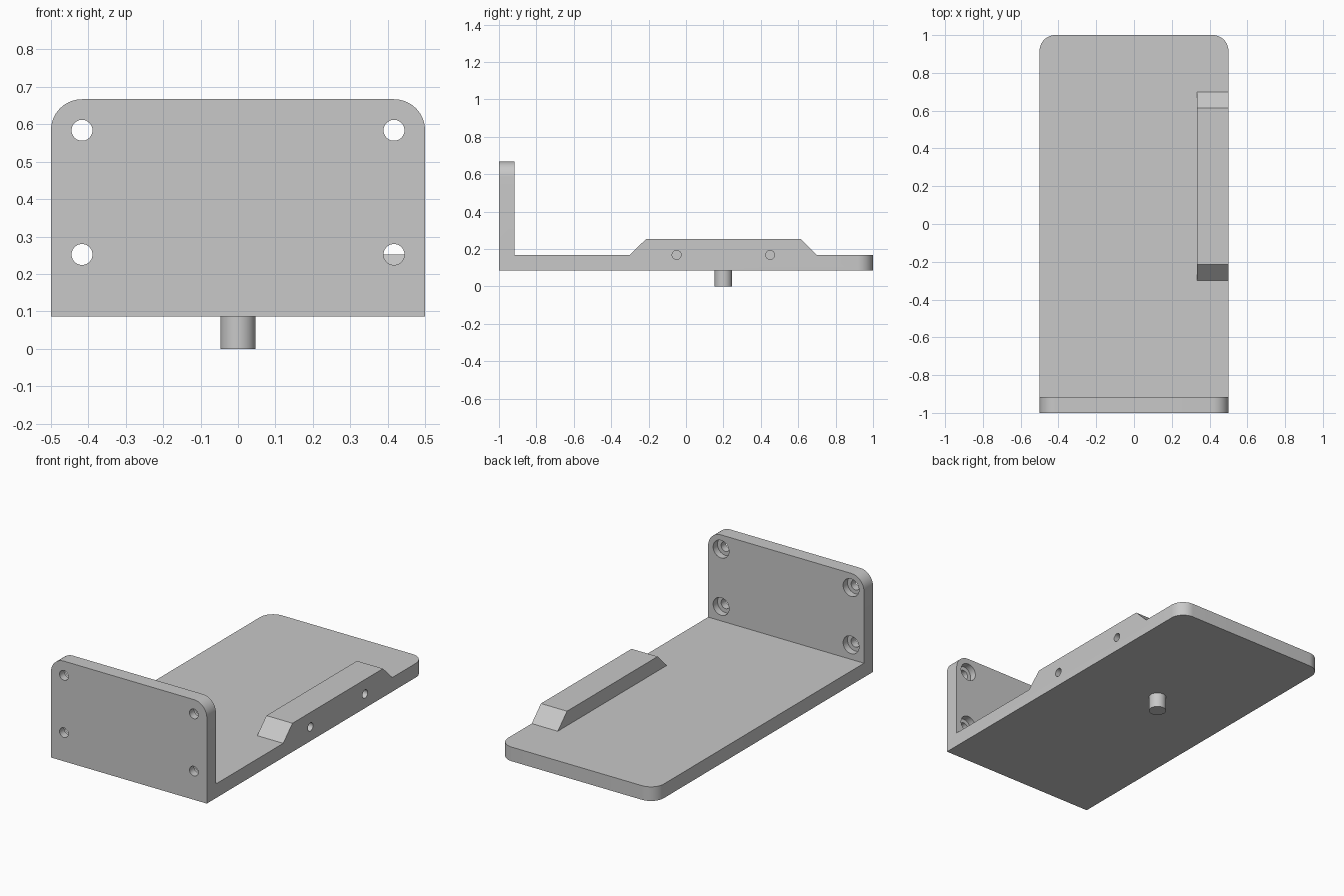
import bpy, bmesh, math
from mathutils import Vector

if "Cube" in bpy.data.objects:
    bpy.data.objects.remove(bpy.data.objects["Cube"], do_unlink=True)

grey = bpy.data.materials.new("plain grey")
grey.use_nodes = True
colour = (0.58, 0.58, 0.58, 1)
grey.diffuse_color = colour
grey.node_tree.nodes["Principled BSDF"].inputs["Base Color"].default_value = colour

BOTTOM, FLOOR, TOP = 0.086, 0.168, 0.667
WALL_IN = -0.917
HOLE_X = 0.417


def extrude_profile(name, profile, x0, x1, rounded=None):
    """Extrude a (y, z) profile along x, optionally rounding chosen edges."""
    bm = bmesh.new()
    face = bm.faces.new([bm.verts.new((x0, y, z)) for y, z in profile])
    ext = bmesh.ops.extrude_face_region(bm, geom=[face])
    moved = [v for v in ext["geom"] if isinstance(v, bmesh.types.BMVert)]
    bmesh.ops.translate(bm, verts=moved, vec=(x1 - x0, 0, 0))
    bmesh.ops.recalc_face_normals(bm, faces=bm.faces)
    if rounded:
        edges = [e for e in bm.edges if rounded(*[v.co for v in e.verts])]
        bmesh.ops.bevel(bm, geom=edges, offset=0.083, segments=14,
                        profile=0.5, affect='EDGES')
    mesh = bpy.data.meshes.new(name)
    bm.to_mesh(mesh)
    bm.free()
    mesh.materials.append(grey)
    obj = bpy.data.objects.new(name, mesh)
    bpy.context.collection.objects.link(obj)
    return obj


def cylinder(name, start, end, radius):
    """Cylinder between two points."""
    a, b = Vector(start), Vector(end)
    bpy.ops.mesh.primitive_cylinder_add(
        vertices=40, radius=radius, depth=(b - a).length, location=(a + b) / 2,
        rotation=(b - a).to_track_quat('Z', 'Y').to_euler())
    obj = bpy.context.object
    obj.name = name
    obj.data.materials.append(grey)
    return obj


def combine(target, tool, operation):
    """Apply a boolean and discard the tool."""
    tool.hide_render = True
    mod = target.modifiers.new(operation.title(), 'BOOLEAN')
    mod.operation, mod.solver, mod.object = operation, 'EXACT', tool
    bpy.context.view_layer.objects.active = target
    bpy.ops.object.modifier_apply(modifier=mod.name)
    bpy.data.objects.remove(tool, do_unlink=True)


def outer_corner(a, b):
    """Wall top corners run along y, plate back corners run along z."""
    if abs(a.x - b.x) > 0.01:
        return False
    return min(a.z, b.z) > TOP - 0.01 or min(a.y, b.y) > 0.99


# L-shaped body: base plate and upright wall
body = extrude_profile(
    "bracket_body",
    [(-1, BOTTOM), (1, BOTTOM), (1, FLOOR), (WALL_IN, FLOOR), (WALL_IN, TOP), (-1, TOP)],
    -0.5, 0.5, outer_corner)

# Raised side rib with sloping ends
rib = extrude_profile(
    "side_rib",
    [(-0.34, FLOOR - 0.04), (0.74, FLOOR - 0.04), (0.615, 0.252), (-0.215, 0.252)],
    0.333, 0.5)
combine(body, rib, 'UNION')

# Counterbored mounting holes in the wall
for x in (-HOLE_X, HOLE_X):
    for z in (0.252, 0.584):
        combine(body, cylinder("hole_cutter", (x, -1.1, z), (x, -0.9, z), 0.028), 'DIFFERENCE')
        combine(body, cylinder("bore_cutter", (x, -0.957, z), (x, -0.85, z), 0.051), 'DIFFERENCE')

# Blind holes in the rib side
for y in (-0.05, 0.45):
    combine(body, cylinder("side_cutter", (0.38, y, FLOOR), (0.6, y, FLOOR), 0.024), 'DIFFERENCE')

# Locating pin under the plate
pin = cylinder("locating_pin", (0, 0.2, 0), (0, 0.2, BOTTOM + 0.01), 0.047)

for obj in (body, pin):
    bpy.ops.object.select_all(action='DESELECT')
    obj.select_set(True)
    bpy.context.view_layer.objects.active = obj
    bpy.ops.object.shade_smooth_by_angle(angle=math.radians(30))
